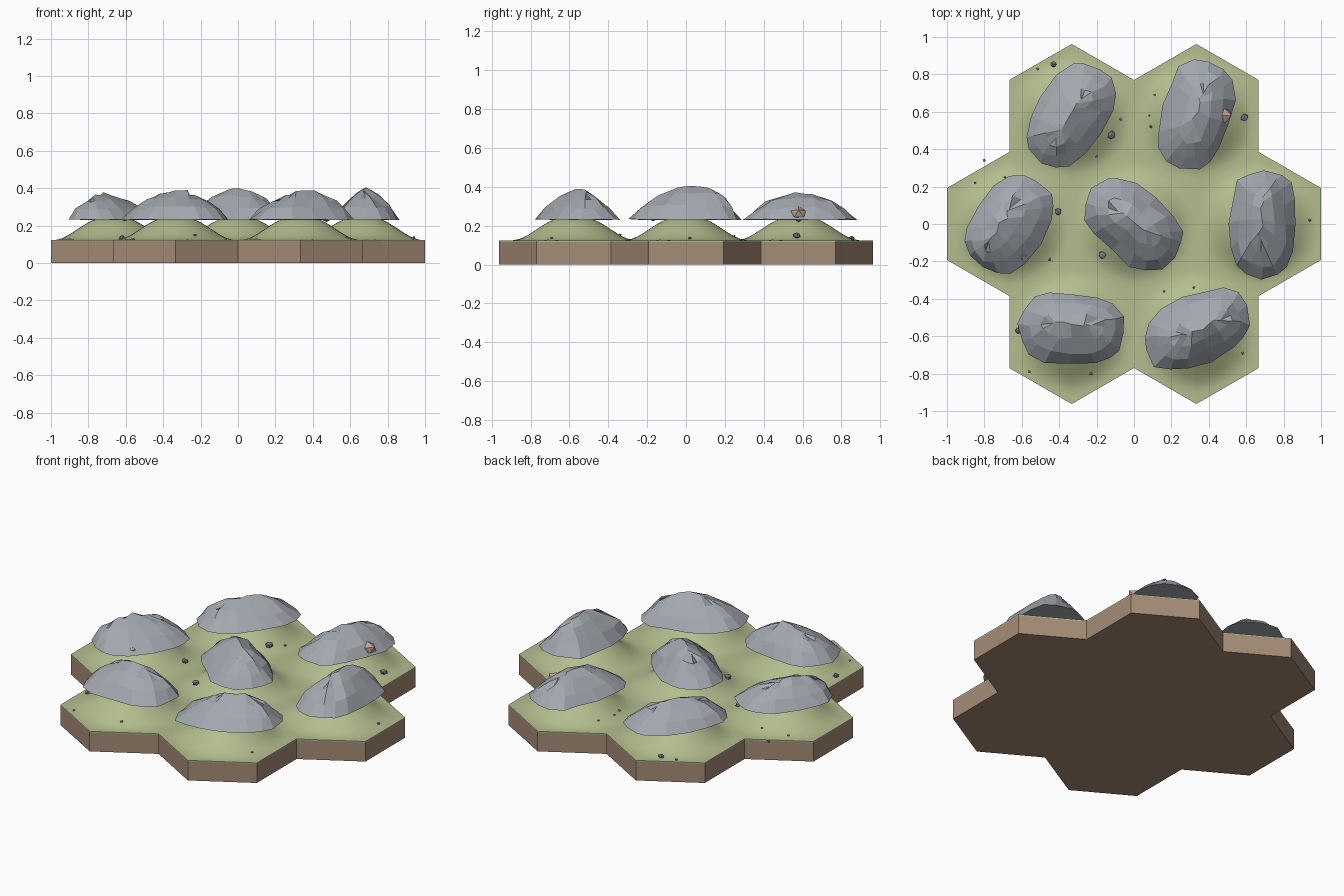
import bpy, bmesh, math, random
from mathutils import Vector, Matrix

if "Cube" in bpy.data.objects:
    bpy.data.objects.remove(bpy.data.objects["Cube"])

random.seed(4)
APOTHEM = 1 / 3
CIRCUM = APOTHEM * 2 / math.sqrt(3)
GROUND = 0.123


def material(name, r, g, b):
    m = bpy.data.materials.new(name)
    lin = [((c / 255 + 0.055) / 1.055) ** 2.4 for c in (r, g, b)]
    m.diffuse_color = (*lin, 1)
    m.use_nodes = True
    m.node_tree.nodes["Principled BSDF"].inputs["Base Color"].default_value = m.diffuse_color
    return m


GRASS = material("grass green", 180, 189, 142)
EARTH = material("earth brown", 165, 140, 118)
STONE = material("stone grey", 162, 168, 175)
PEBBLE = material("pebble grey", 125, 130, 142)
CLAY = material("pale clay", 194, 168, 150)

# One tile per rock: tile centre, rock centre, half length, half width, angle,
# peak height, ridge offset (along, across)
TILES = {
    "back_left": ((-1, 1), (-0.34, 0.585), 0.30, 0.185, 57, 0.37, (-0.02, 0.00)),
    "back_right": ((1, 1), (0.33, 0.58), 0.295, 0.19, 75, 0.372, (0.02, 0.00)),
    "left": ((-2, 0), (-0.665, 0.0), 0.28, 0.19, 57, 0.377, (-0.03, 0.04)),
    "centre": ((0, 0), (0.0, 0.0), 0.285, 0.19, -40, 0.403, (0.0, 0.01)),
    "right": ((2, 0), (0.69, 0.0), 0.29, 0.18, 88, 0.415, (0.03, 0.01)),
    "front_left": ((-1, -1), (-0.33, -0.56), 0.285, 0.195, -4, 0.393, (0.0, 0.025)),
    "front_right": ((1, -1), (0.335, -0.565), 0.295, 0.185, 24, 0.39, (0.03, 0.0)),
}


def tile_centre(tile):
    return Vector((tile[0] * APOTHEM, tile[1] * CIRCUM * 1.5))


def hill(x, y):
    """Ground height: a rounded knoll in the middle of each tile."""
    d = min((Vector((x, y)) - tile_centre(t[0])).length for t in TILES.values())
    s = min(max((d - 0.06) / 0.26, 0), 1)
    return GROUND + 0.117 * (1 - s * s * (3 - 2 * s))


def finish(bm, name, mat, smooth=False):
    bmesh.ops.recalc_face_normals(bm, faces=bm.faces)
    me = bpy.data.meshes.new(name)
    bm.to_mesh(me)
    bm.free()
    me.materials.append(mat)
    ob = bpy.data.objects.new(name, me)
    bpy.context.collection.objects.link(ob)
    if smooth:
        bpy.context.view_layer.objects.active = ob
        ob.select_set(True)
        bpy.ops.object.shade_smooth_by_angle(angle=math.radians(40))
        ob.select_set(False)
    return ob


def hex_point(i, per_side, frac):
    """Point i round a pointy-topped hexagon scaled by frac."""
    side, k = divmod(i, per_side)
    a, b = (Vector((math.sin(j * math.pi / 3), math.cos(j * math.pi / 3)))
            for j in (side, side + 1))
    return a.lerp(b, k / per_side) * CIRCUM * frac


def earth_tile(name, c):
    bm = bmesh.new()
    ring = [c + hex_point(i, 1, 1) for i in range(6)]
    f = bm.faces.new([bm.verts.new((*p, 0)) for p in ring])
    out = bmesh.ops.extrude_face_region(bm, geom=[f])
    top = [v for v in out["geom"] if isinstance(v, bmesh.types.BMVert)]
    bmesh.ops.translate(bm, verts=top, vec=(0, 0, 0.117))
    finish(bm, name, EARTH)


def grass_tile(name, c):
    bm = bmesh.new()
    n, per, rings = 36, 6, 12
    loops = []
    for r in range(1, rings + 1):
        pts = [c + hex_point(i, per, r / rings) for i in range(n)]
        loops.append([bm.verts.new((*p, hill(*p))) for p in pts])
    # thin turf edge
    loops.append([bm.verts.new((v.co.x, v.co.y, 0.115)) for v in loops[-1]])
    mid = bm.verts.new((*c, hill(*c)))
    for i in range(n):
        j = (i + 1) % n
        bm.faces.new((mid, loops[0][i], loops[0][j]))
        for a, b in zip(loops, loops[1:]):
            bm.faces.new((a[i], b[i], b[j], a[j]))
    finish(bm, name, GRASS, True)


def rock(name, c, half_len, half_wid, angle, peak, ridge):
    """Faceted cap whose rings close in on a short ridge."""
    bm = bmesh.new()
    n, lip = 16, 0.232
    rot = Matrix.Rotation(math.radians(angle), 2)
    loops = []
    for t, rise in ((0, 0), (0.3, 0.42), (0.65, 0.77), (1, 1)):
        loop = []
        for i in range(n):
            a = 2 * math.pi * i / n
            ca, sa = math.cos(a), math.sin(a)
            u = math.copysign(abs(ca) ** 0.8, ca)
            v = math.copysign(abs(sa) ** 0.8, sa)
            p = Vector((half_len * u * (1 - 0.62 * t) + ridge[0] * t,
                        half_wid * v * (1 - t) + ridge[1] * t))
            z = lip + (peak - lip) * (rise - 0.22 * t * u * u)
            loop.append(bm.verts.new((*(Vector(c) + rot @ p), z)))
        loops.append(loop)
    for a, b in zip(loops, loops[1:]):
        for i in range(n):
            j = (i + 1) % n
            bm.faces.new((a[i], a[j], b[j], b[i]))
    bm.faces.new(loops[0])
    bmesh.ops.remove_doubles(bm, verts=bm.verts, dist=0.002)
    # rough hewn surface
    for v in bm.verts:
        k = 0.3 if v.co.z < lip + 0.002 else 1
        v.co += Vector((random.uniform(-0.012, 0.012), random.uniform(-0.012, 0.012),
                        random.uniform(-0.01, 0.007) * k))
    finish(bm, name, STONE)


def stone(name, loc, size, mat, squash=0.8):
    """Small irregular lump."""
    bm = bmesh.new()
    bmesh.ops.create_icosphere(bm, subdivisions=1, radius=size)
    for v in bm.verts:
        v.co *= random.uniform(0.8, 1.1)
        v.co.z *= squash
        v.co += Vector(loc)
    finish(bm, name, mat)


# Tiles and the rock caps on them
for key, (tile, c, *shape) in TILES.items():
    centre = tile_centre(tile)
    earth_tile(key + "_earth_base", centre)
    grass_tile(key + "_grass", centre)
    rock(key + "_rock", c, *shape)

# Clay outcrops breaking through two rocks
for i, (x, y, z, s) in enumerate([(0.475, 0.58, 0.262, 0.05), (0.40, 0.59, 0.315, 0.035),
                                  (-0.605, -0.17, 0.245, 0.028), (-0.655, -0.06, 0.315, 0.022)]):
    stone(f"clay_outcrop_{i}", (x, y, z), s, CLAY)

# Larger pebbles
for i, (x, y, s) in enumerate([(-0.43, 0.855, 0.018), (-0.12, 0.475, 0.025),
                               (0.59, 0.57, 0.022), (-0.405, 0.067, 0.02),
                               (-0.17, -0.165, 0.022), (-0.62, -0.57, 0.018)]):
    stone(f"pebble_{i}", (x, y, hill(x, y) + s * 0.4), s, PEBBLE)

# Scattered gravel
for i, (x, y) in enumerate([(-0.515, 0.83), (0.11, 0.69), (0.94, 0.02), (0.08, 0.58),
                            (-0.07, 0.56), (-0.20, 0.36), (-0.45, -0.19), (-0.80, 0.34),
                            (-0.69, 0.25), (0.16, -0.36), (0.32, -0.34), (-0.56, -0.79),
                            (-0.23, -0.80), (0.58, -0.69), (0.09, 0.52), (-0.85, 0.22)]):
    stone(f"gravel_{i}", (x, y, hill(x, y) + 0.003), random.uniform(0.006, 0.01), PEBBLE)
